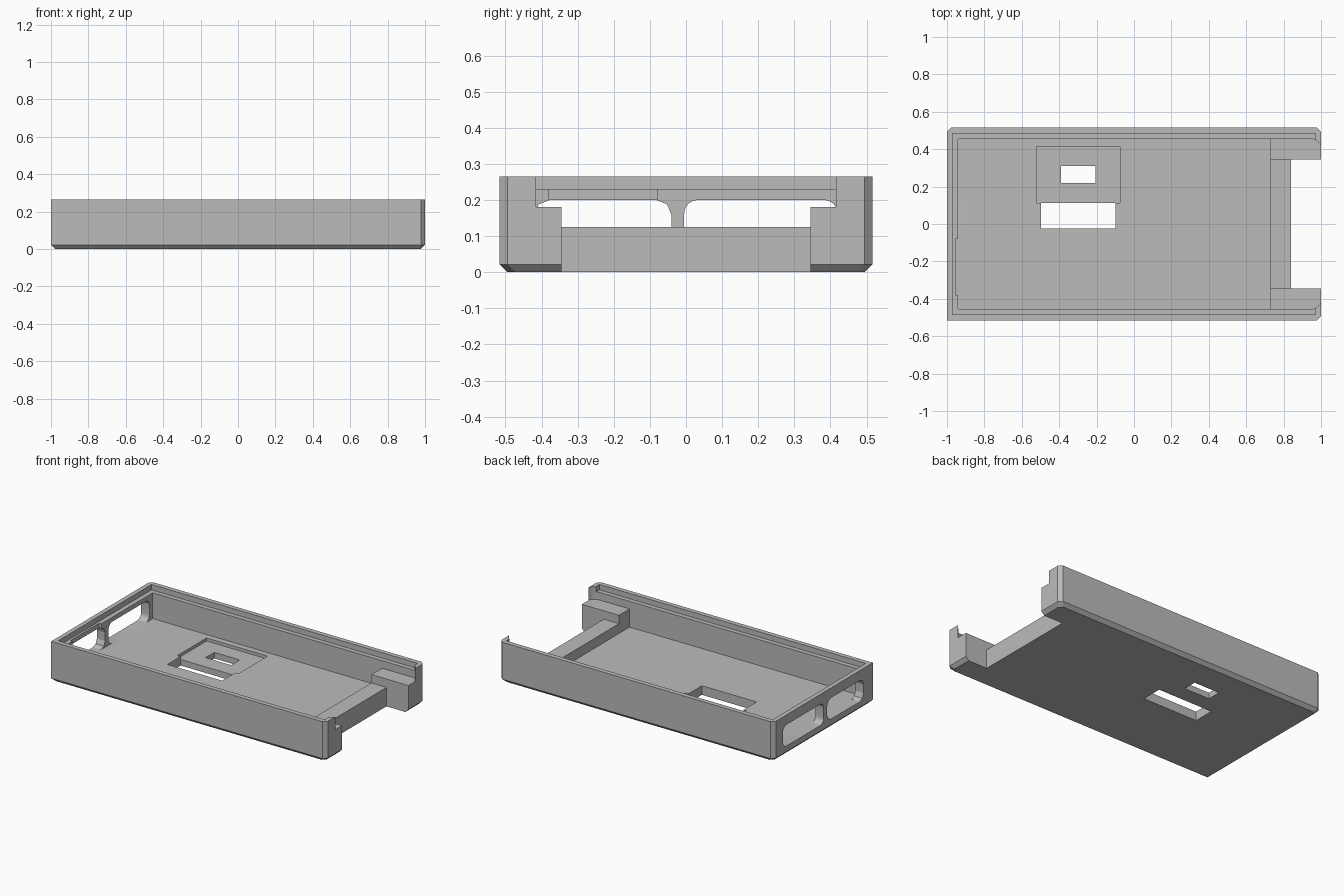
import bpy, bmesh, math

if "Cube" in bpy.data.objects:
    bpy.data.objects.remove(bpy.data.objects["Cube"])

W, H = 0.516, 0.265       # half depth, total height
FLOOR, LEDGE, RIM = 0.06, 0.18, 0.23
TOP = 0.4                 # cutters run out above the rim

grey = bpy.data.materials.new("plain grey")
grey.diffuse_color = (0.5, 0.5, 0.5, 1)
grey.use_nodes = True
grey.node_tree.nodes["Principled BSDF"].inputs["Base Color"].default_value = grey.diffuse_color


def loft(name, rings):
    """Closed solid through rings that have equal point counts."""
    bm = bmesh.new()
    loops = [[bm.verts.new(p) for p in ring] for ring in rings]
    n = len(loops[0])
    bm.faces.new(loops[0][::-1])
    bm.faces.new(loops[-1])
    for a, b in zip(loops, loops[1:]):
        for i in range(n):
            j = (i + 1) % n
            bm.faces.new((a[i], a[j], b[j], b[i]))
    bmesh.ops.recalc_face_normals(bm, faces=bm.faces)
    mesh = bpy.data.meshes.new(name)
    bm.to_mesh(mesh)
    bm.free()
    mesh.materials.append(grey)
    ob = bpy.data.objects.new(name, mesh)
    bpy.context.collection.objects.link(ob)
    return ob


def prism(name, outline, z0, z1):
    return loft(name, [[(x, y, z) for x, y in outline] for z in (z0, z1)])


def box(name, x0, x1, y0, y1, z0, z1):
    return prism(name, [(x0, y0), (x1, y0), (x1, y1), (x0, y1)], z0, z1)


def port(name, y0, y1, z0, z1, r, seg):
    """Rounded opening through the left end wall."""
    pts = []
    for k, (cy, cz) in enumerate([(y1 - r, z1 - r), (y0 + r, z1 - r),
                                  (y0 + r, z0 + r), (y1 - r, z0 + r)]):
        for i in range(seg + 1):
            a = math.pi / 2 * (k + i / seg)
            pts.append((cy + r * math.cos(a), cz + r * math.sin(a)))
    return loft(name, [[(x, y, z) for y, z in pts] for x in (-1.1, -0.9)])


def outer(inset, c=0.022):
    """Outer outline, with three chamfered corners and one square one."""
    x, y = 1 - inset, W - inset
    return [(-x, -y), (x - c, -y), (x, -y + c), (x, y - c),
            (x - c, y), (-x + c, y), (-x, y - c)]


# Case body with a chamfered bottom edge
case = loft("case_tray", [[(x, y, z) for x, y in outer(i)]
                          for i, z in ((0.022, 0), (0, 0.022), (0, H))])

# Upper cavity outline: straight sides curving in to the open end
arc = [(0.945 + 0.058 * math.sin(a), 0.397 + 0.058 * math.cos(a))
       for a in (math.radians(d) for d in range(0, 73, 9))]
half = [(-0.94, 0.455)] + arc + [(1.0, 0.405), (1.1, 0.405)]
cavity = half + [(x, -y) for x, y in reversed(half)]

cutters = [
    prism("upper_cavity", cavity, LEDGE, TOP),
    box("main_cavity", -0.94, 0.73, -0.455, 0.455, FLOOR, TOP),
    box("lid_rebate", -0.97, 0.97, -0.485, 0.485, RIM, TOP),
    box("bar_top_gap", 0.70, 0.90, -0.345, 0.345, 0.125, TOP),
    box("end_notch", 0.84, 1.1, -0.345, 0.345, -0.1, TOP),
    box("wall_pocket", -0.955, -0.90, -0.38, -0.08, FLOOR, TOP),
    port("wide_port", -0.005, 0.42, FLOOR, 0.2, 0.038, 6),
    port("narrow_port", -0.42, -0.04, FLOOR, 0.2, 0.042, 2),
    box("floor_recess", -0.52, -0.075, 0.112, 0.415, 0.04, TOP),
    box("small_slot", -0.39, -0.205, 0.22, 0.31, -0.1, TOP),
    box("large_slot", -0.497, -0.098, -0.025, 0.113, -0.1, TOP),
]

bpy.context.view_layer.objects.active = case
for cutter in cutters:
    cutter.hide_render = True
    mod = case.modifiers.new(cutter.name, 'BOOLEAN')
    mod.operation = 'DIFFERENCE'
    mod.solver = 'EXACT'
    mod.object = cutter
    bpy.ops.object.modifier_apply(modifier=mod.name)
    bpy.data.objects.remove(cutter)

# Crisp edges, smooth rounded corners
case.select_set(True)
bpy.ops.object.shade_smooth_by_angle(angle=math.radians(20))
